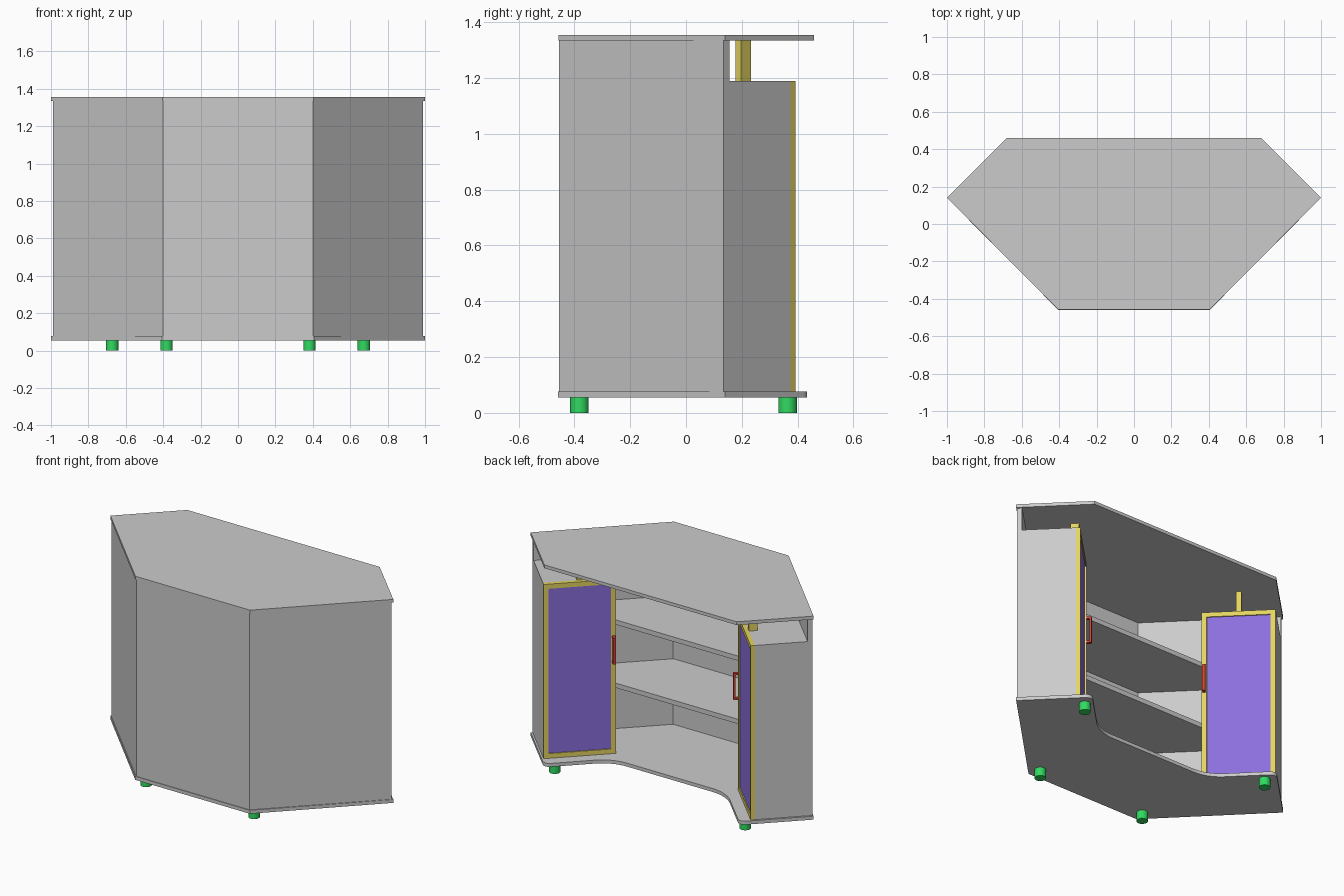
import bpy, bmesh, math
from mathutils import Vector, Matrix

if "Cube" in bpy.data.objects:
    bpy.data.objects.remove(bpy.data.objects["Cube"])


def material(name, rgb):
    m = bpy.data.materials.new(name)
    m.diffuse_color = (*rgb, 1)
    m.use_nodes = True
    m.node_tree.nodes["Principled BSDF"].inputs["Base Color"].default_value = m.diffuse_color
    return m


YELLOW = material("yellow_wood", (0.78, 0.66, 0.12))
BLUE = material("blue_panel", (0.26, 0.16, 0.72))
RED = material("red_handle", (0.7, 0.05, 0.03))
GREEN = material("green_foot", (0.03, 0.7, 0.12))


def finish(name, bm, mat=None, mirror=""):
    bmesh.ops.recalc_face_normals(bm, faces=bm.faces[:])
    me = bpy.data.meshes.new(name)
    bm.to_mesh(me)
    bm.free()
    ob = bpy.data.objects.new(name, me)
    bpy.context.collection.objects.link(ob)
    if mat:
        me.materials.append(mat)
    if mirror:
        mod = ob.modifiers.new("mirror", "MIRROR")
        mod.use_axis[0] = True
    return ob


def slab(name, pts, z0, z1):
    """Extrude a flat outline from z0 to z1."""
    bm = bmesh.new()
    face = bm.faces.new([bm.verts.new((p[0], p[1], z0)) for p in pts])
    ext = bmesh.ops.extrude_face_region(bm, geom=[face], use_keep_orig=True)
    vs = [g for g in ext["geom"] if isinstance(g, bmesh.types.BMVert)]
    bmesh.ops.translate(bm, vec=(0, 0, z1 - z0), verts=vs)
    return finish(name, bm)


def wing_boxes(name, boxes, mat=None):
    """Boxes (s0,s1,t0,t1,z0,z1) in the frame of the 45 degree wing, mirrored in x."""
    bm = bmesh.new()
    turn = Matrix.Rotation(math.radians(45), 4, "Z")
    for s0, s1, t0, t1, z0, z1 in boxes:
        m = (turn @ Matrix.Translation(((s0 + s1) / 2, (t0 + t1) / 2, (z0 + z1) / 2))
             @ Matrix.Diagonal((s1 - s0, t1 - t0, z1 - z0, 1)))
        bmesh.ops.create_cube(bm, size=1, matrix=m)
    return finish(name, bm, mat, "x")


def fillet(prev, p, nxt, r, n=10):
    """Points of a rounded corner at p."""
    prev, p, nxt = Vector(prev), Vector(p), Vector(nxt)
    a, b = (prev - p).normalized(), (nxt - p).normalized()
    half = a.angle(b) / 2
    centre = p + (a + b).normalized() * r / math.sin(half)
    d = r / math.tan(half)
    u, v = p + a * d - centre, p + b * d - centre
    w = u.angle(v)
    return [centre + (u * math.sin(w * (1 - i / n)) + v * math.sin(w * i / n)) / math.sin(w)
            for i in range(n + 1)]


def both_sides(half):
    """Close a right-half outline with its mirror image."""
    return list(half) + [(-p[0], p[1]) for p in reversed(half)]


# counter top
slab("counter_top", both_sides([(0.405, -0.457), (1.0, 0.14), (0.68, 0.459)]), 1.334, 1.355)

# base board with rounded back notch
end, tip, notch = (1.0, 0.14), (0.69, 0.45), (0.405, 0.165)
base = ([(0.405, -0.459), end] + fillet(end, tip, notch, 0.04)
        + fillet(tip, notch, (0, 0.165), 0.25))
slab("base_board", both_sides(base), 0.055, 0.077)

# folded outer wall
outer = [(0.4, -0.455), (0.99, 0.135)]
inner = [(0.969, 0.156), (0.388, -0.425)]
left = [(-p[0], p[1]) for p in reversed(outer)]
left_in = [(-p[0], p[1]) for p in reversed(inner)]
slab("outer_wall", outer + inner + left_in + left, 0.077, 1.334)

# two shelves between the cabinets
for i, z in enumerate((0.496, 0.9)):
    slab(f"shelf_{i + 1}", both_sides([(0.386, -0.425), (0.664, -0.148), (0.476, 0.04)]),
         z - 0.03, z)

# wing cabinets
S0, S1, T0, T1 = 0.368, 0.795, -0.576, -0.265
Z0, Z1 = 0.077, 1.19
wing_boxes("cabinet_panels", [
    (S1 - 0.025, S1, T0, T1, Z0, Z1),
    (S0, S0 + 0.025, T0, T1, Z0, Z1),
    (S0 + 0.025, S1 - 0.025, T0, T1, Z1 - 0.025, Z1)])

# door frames and panels
D, F = T1 + 0.025, 0.03
wing_boxes("door_frame", [
    (S0, S0 + F, T1, D, Z0, Z1),
    (S1 - F, S1, T1, D, Z0, Z1),
    (S0 + F, S1 - F, T1, D, Z0, Z0 + F),
    (S0 + F, S1 - F, T1, D, Z1 - F, Z1)], YELLOW)
wing_boxes("door_panel", [(S0 + F, S1 - F, T1 + 0.005, D - 0.006, Z0 + F, Z1 - F)], BLUE)

# door handles
h0, h1 = S0 + 0.006, S0 + 0.024
wing_boxes("door_handle", [
    (h0, h1, D + 0.018, D + 0.03, 0.66, 0.83),
    (h0, h1, D, D + 0.018, 0.66, 0.672),
    (h0, h1, D, D + 0.018, 0.818, 0.83)], RED)

# posts carrying the top
wing_boxes("top_post", [(0.565, 0.595, -0.315, -0.265, Z1, 1.334)], YELLOW)

# feet
for name, x, y in (("front_feet", 0.382, -0.382), ("back_feet", 0.673, 0.364)):
    bm = bmesh.new()
    bmesh.ops.create_cone(bm, cap_ends=True, segments=32, radius1=0.033, radius2=0.033,
                          depth=0.055, matrix=Matrix.Translation((x, y, 0.0275)))
    ob = finish(name, bm, GREEN, "x")
    bpy.context.view_layer.objects.active = ob
    bpy.ops.object.select_all(action="DESELECT")
    ob.select_set(True)
    bpy.ops.object.shade_smooth_by_angle()
